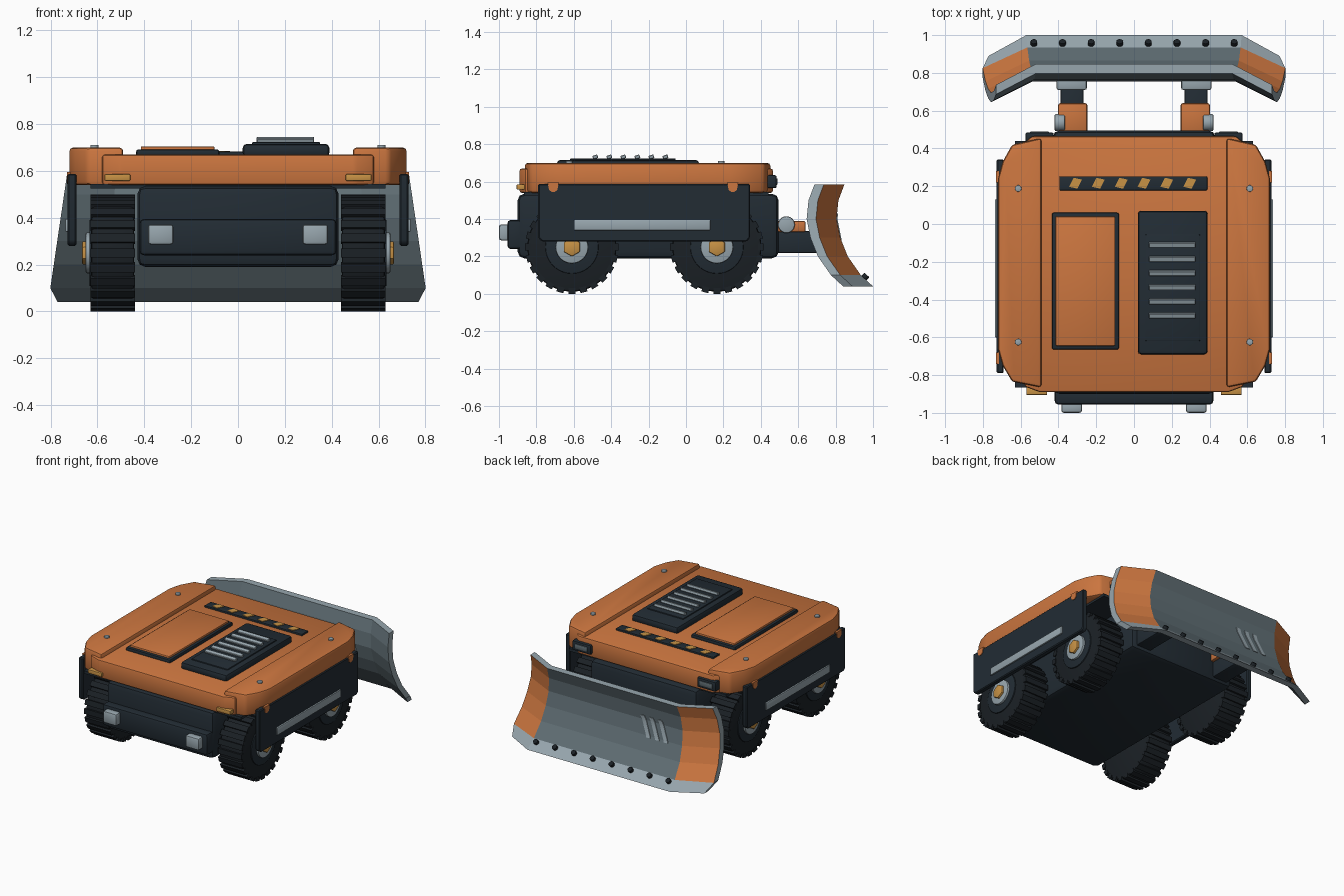
import bpy, bmesh, math
from mathutils import Vector, Matrix

if "Cube" in bpy.data.objects:
    bpy.data.objects.remove(bpy.data.objects["Cube"])


def material(name, rgb):
    m = bpy.data.materials.new(name)
    m.use_nodes = True
    m.diffuse_color = (*rgb, 1)
    m.node_tree.nodes["Principled BSDF"].inputs["Base Color"].default_value = (*rgb, 1)
    return m


ORANGE = material("orange paint", (0.6, 0.18, 0.05))
DARK = material("dark shell", (0.016, 0.025, 0.034))
RUBBER = material("black rubber", (0.011, 0.015, 0.019))
STEEL = material("light steel", (0.31, 0.38, 0.42))
SLATE = material("slate steel", (0.12, 0.16, 0.18))
AMBER = material("amber", (0.58, 0.29, 0.06))


def finish(name, bm, mats, bevel=0, seg=2):
    """Turn a bmesh into an object, optionally with bevelled edges."""
    bmesh.ops.recalc_face_normals(bm, faces=bm.faces)
    if bevel:
        edges = [e for e in bm.edges if e.calc_face_angle(0) > 0.3]
        bmesh.ops.bevel(bm, geom=edges, offset=bevel, segments=seg, profile=0.5,
                        affect='EDGES', clamp_overlap=True)
    me = bpy.data.meshes.new(name)
    bm.to_mesh(me)
    bm.free()
    for m in mats:
        me.materials.append(m)
    ob = bpy.data.objects.new(name, me)
    bpy.context.scene.collection.objects.link(ob)
    bpy.context.view_layer.objects.active = ob
    bpy.ops.object.select_all(action='DESELECT')
    ob.select_set(True)
    bpy.ops.object.shade_smooth_by_angle(angle=math.radians(30))
    return ob


def box(name, x, y, z, mat, bevel=0.0, seg=2, rot=None):
    """Box from three (low, high) ranges."""
    bm = bmesh.new()
    mid = Vector([(a + b) / 2 for a, b in (x, y, z)])
    size = [abs(b - a) for a, b in (x, y, z)]
    bmesh.ops.create_cube(bm, size=1, matrix=Matrix.Translation(mid)
                          @ (rot or Matrix()) @ Matrix.Diagonal((*size, 1)))
    return finish(name, bm, [mat], bevel, seg)


def prism(name, outline, lo, hi, mat, axis='Z', bevel=0.0, seg=2):
    """Extrude a 2D outline along Z (xy outline) or X (yz outline)."""
    bm = bmesh.new()
    put = (lambda p, h: (p[0], p[1], h)) if axis == 'Z' else (lambda p, h: (h, p[0], p[1]))
    a = [bm.verts.new(put(p, lo)) for p in outline]
    b = [bm.verts.new(put(p, hi)) for p in outline]
    bm.faces.new(a)
    bm.faces.new(b)
    for i in range(len(a)):
        j = (i + 1) % len(a)
        bm.faces.new((a[i], a[j], b[j], b[i]))
    return finish(name, bm, [mat], bevel, seg)


def cyl(name, centre, axis, r, depth, mat, sides=32, bevel=0.0):
    bm = bmesh.new()
    turn = Vector(axis).to_track_quat('Z', 'Y').to_matrix().to_4x4()
    bmesh.ops.create_cone(bm, cap_ends=True, segments=sides, radius1=r, radius2=r,
                          depth=depth, matrix=Matrix.Translation(centre) @ turn)
    return finish(name, bm, [mat], bevel)


def span(s, a, b):
    return tuple(sorted((s * a, s * b)))


# Hull, bumper and underside
box("hull", (-.43, .43), (-.9, .495), (.19, .535), DARK, .035)
box("rear_bumper", (-.42, .42), (-.955, -.86), (.24, .395), DARK, .018)
box("underplate", (-.63, .63), (-.865, .44), (.525, .545), DARK)

# Orange upper shell
shell = [(s * x, y) for s, pts in (
    (1, [(.5, -.89), (.58, -.86), (.58, .43), (.54, .465)]),
    (-1, [(.54, .465), (.58, .43), (.58, -.86), (.5, -.89)])) for x, y in pts]
prism("upper_shell", shell, .54, .67, ORANGE, bevel=.012)

# Twin panels on the deck
box("hatch_frame", (-.435, -.08), (-.665, .06), (.66, .692), DARK, .01)
box("hatch_plate", (-.415, -.1), (-.645, .04), (.68, .705), ORANGE, .006)
box("vent_housing", (.02, .39), (-.69, .07), (.66, .716), DARK, .018)
box("vent_panel", (.06, .35), (-.62, -.055), (.7, .724), DARK, .006)
for i in range(6):
    y = -.11 - i * .075
    box("vent_slat", (.08, .325), (y - .014, y + .014), (.722, .742), STEEL, .003, 1,
        Matrix.Rotation(.35, 4, 'X'))

# Warning bar with slanted chips
box("warning_bar", (-.395, .388), (.178, .252), (.66, .682), DARK, .005)
for i in range(6):
    x = -.31 + i * .121
    prism("warning_chip", [(x - .034, .197), (x + .01, .187), (x + .034, .235), (x - .01, .245)],
          .68, .686, AMBER)

for s in (1, -1):
    # Raised side pods with chamfered corners
    pod = [(.49, -.865), (.645, -.835), (.695, -.75), (.72, -.66),
           (.72, .24), (.695, .33), (.645, .42), (.49, .455)]
    prism("side_pod", [(s * x, y) for x, y in pod], .54, .70, ORANGE, bevel=.016)
    for y in (.188, -.625):
        cyl("pod_bolt", (s * .613, y, .703), (0, 0, 1), .018, .016, STEEL, 12, .003)

    # Side skirt, trim strip and clips
    skirt = [(-.79, .588), (-.79, .3), (-.77, .28), (.325, .28), (.342, .3), (.342, .588)]
    prism("side_skirt", skirt, s * .69, s * .727, DARK, 'X', .006, 1)
    box("skirt_strip", span(s, .72, .737), (-.6, .13), (.34, .395), STEEL, .004)
    for y in (-.71, .25):
        clip = [(y - .03, .595), (y - .022, .555), (y - .008, .545),
                (y + .008, .545), (y + .022, .555), (y + .03, .595)]
        prism("skirt_clip", clip, s * .715, s * .731, ORANGE, 'X')

    # Lamps at both ends
    box("tail_lamp", span(s, .275, .385), (-1.0, -.94), (.285, .372), STEEL, .014)
    box("marker_lamp", span(s, .46, .57), (-.905, -.86), (.558, .586), AMBER, .004)
    box("head_lamp_frame", span(s, .425, .575), (.43, .485), (.565, .635), DARK, .01)
    box("head_lamp_lens", span(s, .45, .55), (.46, .489), (.583, .617), SLATE, .004)

    # Wheels with tread bars, rims and hex hubs
    for y in (-.61, .165):
        c = Vector((s * .535, y, .25))
        cyl("tyre", c, (1, 0, 0), .238, .184, RUBBER, 48, .014)
        bm = bmesh.new()
        for k in range(24):
            bmesh.ops.create_cube(bm, size=1, matrix=Matrix.Translation(c)
                                  @ Matrix.Rotation(k * math.tau / 24, 4, 'X')
                                  @ Matrix.Translation((0, 0, .235))
                                  @ Matrix.Diagonal((.19, .038, .03, 1)))
        finish("tread", bm, [RUBBER])
        side = Vector((s, 0, 0))
        cyl("wheel_disc", c + side * .09, side, .142, .02, DARK, 40, .005)
        cyl("rim", c + side * .1, side, .087, .03, STEEL, 32, .005)
        cyl("hub", c + side * .11, side, .05, .04, AMBER, 6, .005)

    # Blade arms
    box("blade_arm", span(s, .268, .388), (.4, .745), (.218, .335), DARK, .008)
    box("arm_bracket", span(s, .247, .402), (.48, .64), (.33, .39), ORANGE, .012)
    box("blade_mount", span(s, .25, .41), (.71, .78), (.22, .41), STEEL, .01)
    cyl("arm_pivot", (s * .393, .537, .37), (1, 0, 0), .045, .056, STEEL, 24, .008)

# Plough blade: curved section, swept wings
ZS = (.04, .1, .2, .3, .4, .5, .585)
YS = (1.0, .935, .865, .825, .805, .815, .847)


def face_y(z):
    for i in range(len(ZS) - 1):
        if z <= ZS[i + 1]:
            t = (z - ZS[i]) / (ZS[i + 1] - ZS[i])
            return YS[i] + t * (YS[i + 1] - YS[i])
    return YS[-1]


bm = bmesh.new()
n = len(ZS)
columns = []
for s, wing in ((-1, 1), (-1, 0), (1, 0), (1, 1)):
    loop = []
    for back in (0, 1):
        for z in (reversed(ZS) if back else ZS):
            up = (z - .04) / .545
            x = (.77 if z < .05 else .81 - .08 * up) if wing else .57 - .05 * up
            loop.append(bm.verts.new((s * x, face_y(z) - .05 * back - .11 * wing, z)))
    columns.append(loop)
for i in range(3):
    a, b = columns[i], columns[i + 1]
    for j in range(2 * n):
        k = (j + 1) % (2 * n)
        f = bm.faces.new((a[j], a[k], b[k], b[j]))
        if j in (0, n - 1, 2 * n - 1):
            f.material_index = 1
        elif j < n - 1 and i != 1:
            f.material_index = 2
for loop in (columns[0], columns[3]):
    for j in range(n - 1):
        f = bm.faces.new((loop[j], loop[j + 1], loop[2 * n - 2 - j], loop[2 * n - 1 - j]))
        f.material_index = 1
blade = finish("plough_blade", bm, [SLATE, STEEL, ORANGE])
bpy.ops.object.shade_flat()

# Blade bolts and slanted marks
for i in range(8):
    x = -.53 + i * .1515
    cyl("blade_bolt", (x, .957, .09), (0, .68, .73), .018, .03, RUBBER, 12, .003)
for x in (-.25, -.32, -.39):
    bm = bmesh.new()
    rows = []
    for z in (.29, .3, .36, .4, .43):
        mid = x + (z - .36) * .45
        rows.append([bm.verts.new((mid + dx, face_y(z) + dy, z))
                     for dx, dy in ((-.016, -.002), (.016, -.002), (.016, .005), (-.016, .005))])
    for a, b in zip(rows, rows[1:]):
        for j in range(4):
            k = (j + 1) % 4
            bm.faces.new((a[j], a[k], b[k], b[j]))
    bm.faces.new(rows[0])
    bm.faces.new(rows[-1])
    finish("blade_mark", bm, [STEEL])
